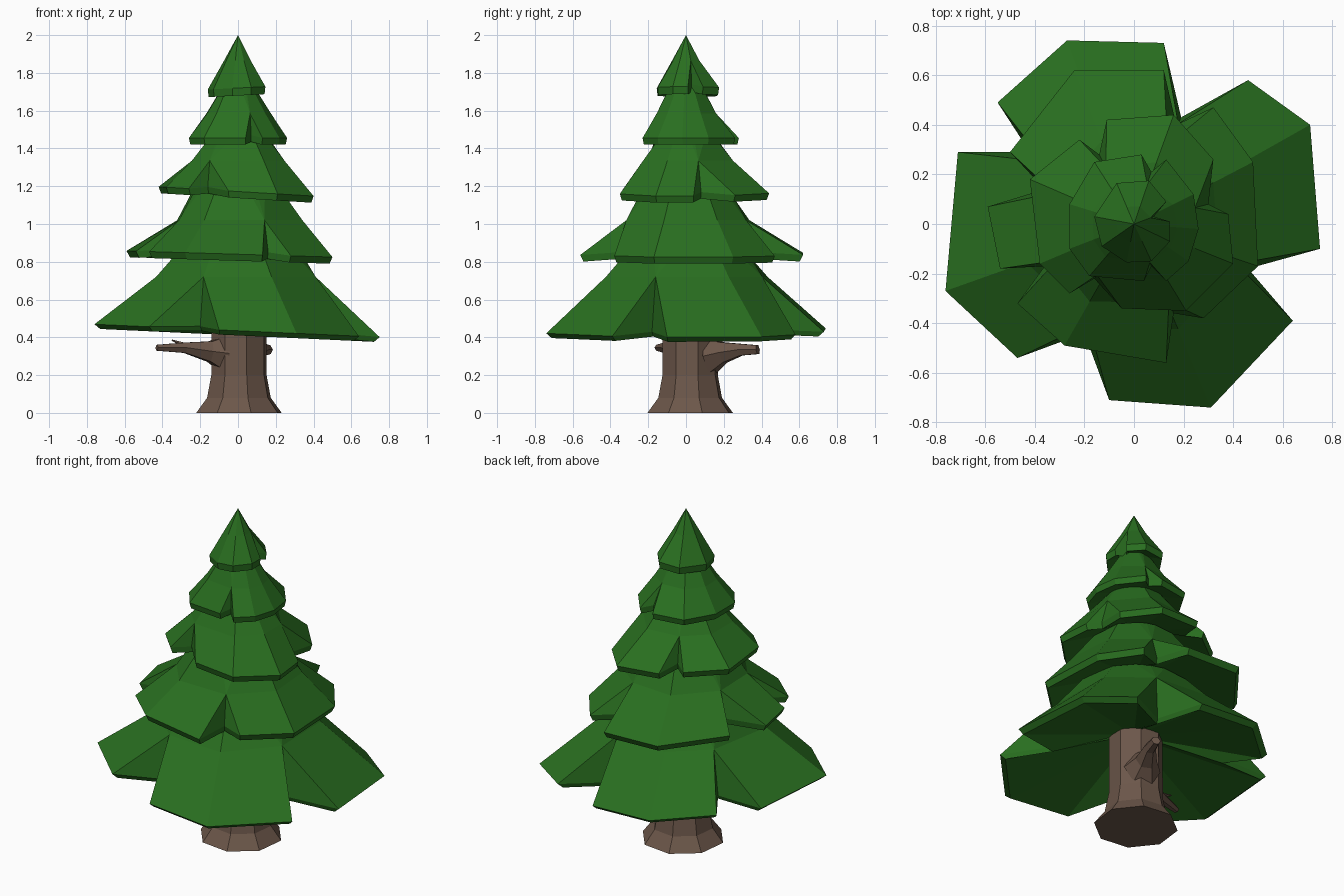
import bpy, bmesh, math
from mathutils import Vector


def material(name, rgb):
    m = bpy.data.materials.new(name)
    m.diffuse_color = (*rgb, 1)
    return m


GREEN = material("pine green", (0.022, 0.158, 0.014))
BROWN = material("bark brown", (0.15, 0.095, 0.068))


def loft(name, rings, mat):
    """Join closed rings of equal length in order and cap both ends."""
    bm = bmesh.new()
    rows = [[bm.verts.new(p) for p in ring] for ring in rings]
    n = len(rows[0])
    for a, b in zip(rows, rows[1:]):
        for i in range(n):
            j = (i + 1) % n
            bm.faces.new((a[i], a[j], b[j], b[i]))
    bm.faces.new(rows[0][::-1])
    bm.faces.new(rows[-1])
    bmesh.ops.remove_doubles(bm, verts=bm.verts, dist=0.0005)
    bmesh.ops.recalc_face_normals(bm, faces=bm.faces)
    me = bpy.data.meshes.new(name)
    bm.to_mesh(me)
    bm.free()
    me.materials.append(mat)
    ob = bpy.data.objects.new(name, me)
    bpy.context.collection.objects.link(ob)
    return ob


def tier(name, rim, z, tilt, thick, inset, inner, mid, top):
    """Skirt of needles: rim outline with V notches, shoulder ring and top ring."""
    n = len(rim)
    rad = [math.hypot(*p) for p in rim]
    notch = [rad[i] < 0.87 * min(rad[i - 1], rad[(i + 1) % n]) for i in range(n)]

    def ring(r, h):
        return [Vector((x, y, 0)).normalized() * r + Vector((0, 0, h)) for x, y in rim]
    edge = [Vector((x, y, z + tilt * x + 0.015 * k)) for (x, y), k in zip(rim, notch)]
    under = [Vector((p.x * inset, p.y * inset, p.z - thick)) for p in edge]
    shoulder = ring(*mid)
    # gather the shoulder points beside each notch into its apex
    for i in range(n):
        if notch[i]:
            apex = Vector((shoulder[i].x * 0.96, shoulder[i].y * 0.96, mid[1]))
            for j in (i - 1, i, (i + 1) % n):
                shoulder[j] = apex.copy()
    loft(name, [ring(*inner), under, edge, shoulder, ring(*top)], GREEN)


# Foliage tiers, bottom to top (outlines run counter-clockwise)
tier("foliage_bottom",
     [(0.46, -0.18), (0.75, -0.10), (0.71, 0.40), (0.46, 0.58),
      (0.19, 0.43), (0.12, 0.73), (-0.27, 0.74), (-0.55, 0.49),
      (-0.42, 0.29), (-0.71, 0.29), (-0.76, -0.27), (-0.47, -0.54),
      (-0.20, -0.44), (-0.10, -0.71), (0.31, -0.74), (0.64, -0.39)],
     0.435, -0.045, 0.025, 0.96, (0.13, 0.56), (0.46, 0.72), (0.33, 0.86))
tier("foliage_lower",
     [(0.16, -0.36), (0.28, -0.38), (0.50, -0.17), (0.48, 0.25), (0.32, 0.47),
      (0.17, 0.40), (0.12, 0.62), (-0.24, 0.62), (-0.50, 0.29),
      (-0.36, 0.14), (-0.59, 0.07), (-0.54, -0.18),
      (-0.36, -0.17), (-0.47, -0.32), (-0.28, -0.49), (0.13, -0.56)],
     0.84, -0.03, 0.035, 0.97, (0.28, 0.88), (0.36, 1.02), (0.24, 1.18))
tier("foliage_middle",
     [(0.30, 0.08), (0.32, 0.26), (0.16, 0.44), (-0.11, 0.42),
      (-0.14, 0.28), (-0.22, 0.34), (-0.42, 0.18), (-0.38, -0.16), (-0.26, -0.28),
      (-0.16, -0.22), (-0.05, -0.34), (0.21, -0.35), (0.40, -0.16), (0.38, 0.04)],
     1.172, -0.06, 0.035, 0.97, (0.2, 1.2), (0.265, 1.335), (0.16, 1.46))
tier("foliage_upper",
     [(0.07, -0.17), (0.13, -0.23), (0.22, -0.15), (0.26, -0.02), (0.24, 0.12),
      (0.13, 0.26), (0.07, 0.21), (0.03, 0.28), (-0.16, 0.25), (-0.26, 0.08),
      (-0.26, -0.10), (-0.18, -0.21), (0.04, -0.23)],
     1.455, 0, 0.035, 0.97, (0.13, 1.46), (0.175, 1.585), (0.09, 1.72))
tier("foliage_tip",
     [(0.08, 0.03), (0.13, 0.09), (0.06, 0.175), (-0.07, 0.165), (-0.16, 0.03),
      (-0.13, -0.09), (-0.03, -0.155), (0.07, -0.15), (0.145, -0.07), (0.145, 0.01)],
     1.72, 0.05, 0.04, 0.97, (0.07, 1.72), (0.075, 1.865), (0.0001, 2.0))

# Trunk with flared base
loft("trunk",
     [[(0.005 + r * math.cos(a), 0.022 + r * math.sin(a), z)
       for a in (math.tau * (i + 0.35) / 8 for i in range(8))]
      for r, z in ((0.235, 0), (0.175, 0.08), (0.152, 0.2), (0.15, 0.66))], BROWN)


def branch(name, path):
    """Tapered six-sided limb along (x, y, z, radius) points."""
    d = (Vector(path[-1][:3]) - Vector(path[0][:3])).normalized()
    u = d.cross(Vector((0, 0, 1))).normalized()
    v = u.cross(d)
    loft(name, [[Vector(p[:3]) + p[3] * (u * math.cos(i * math.tau / 6) + v * math.sin(i * math.tau / 6))
                 for i in range(6)] for p in path], BROWN)


# Broken branches, flared where they leave the trunk
branch("back_branch", [(0.05, 0.13, 0.30, 0.105), (0.08, 0.20, 0.32, 0.062),
                       (0.13, 0.29, 0.335, 0.036), (0.16, 0.38, 0.335, 0.027)])
branch("left_branch", [(-0.08, -0.02, 0.315, 0.105), (-0.15, -0.05, 0.325, 0.062),
                       (-0.28, -0.10, 0.345, 0.032), (-0.43, -0.15, 0.345, 0.018)])
branch("twig", [(-0.26, -0.09, 0.35, 0.018), (-0.35, -0.10, 0.385, 0.004)])
